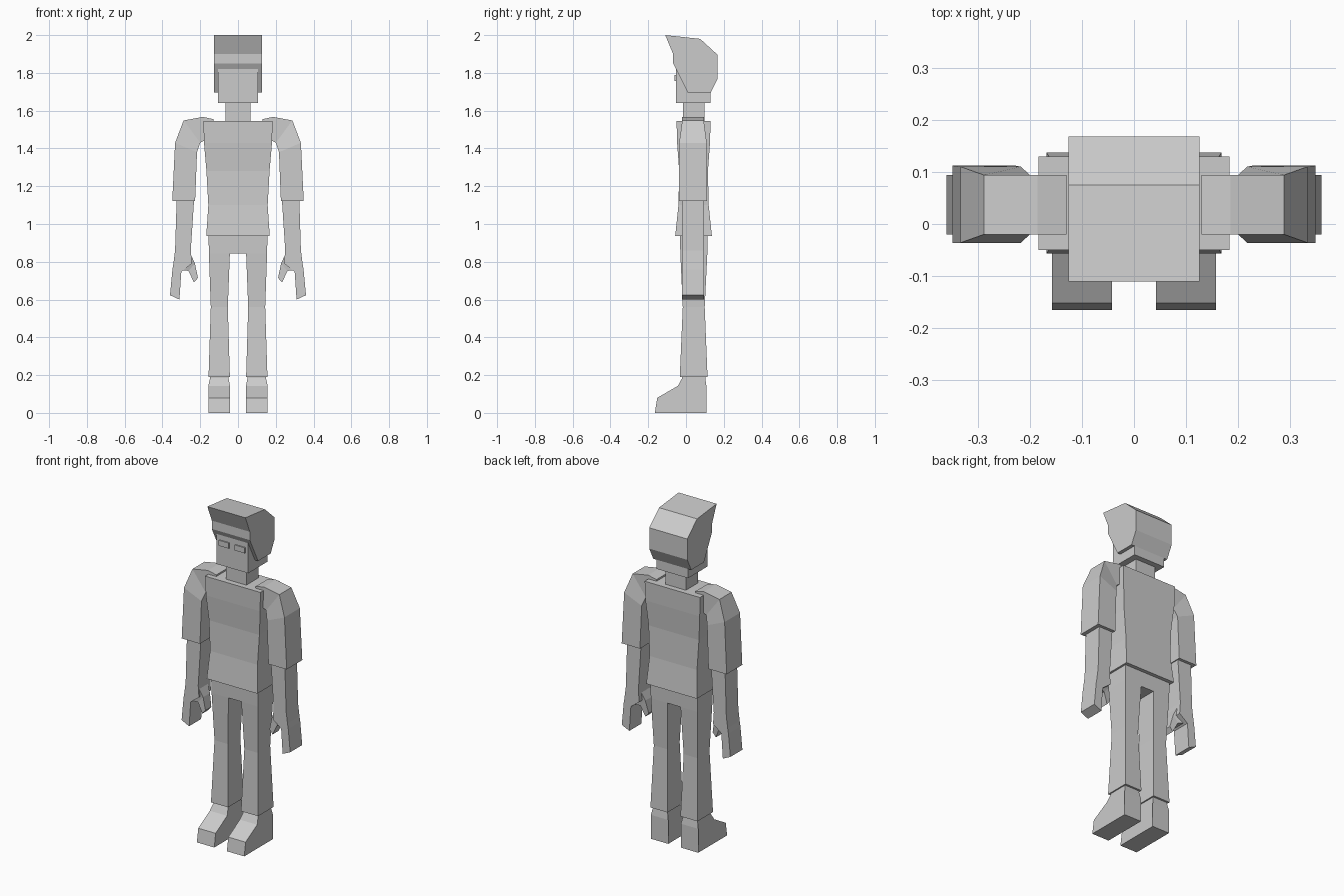
import bpy, bmesh

if "Cube" in bpy.data.objects:
    bpy.data.objects.remove(bpy.data.objects["Cube"])

mat = bpy.data.materials.new("plain grey")
mat.diffuse_color = (0.6, 0.6, 0.6, 1)
mat.use_nodes = True
mat.node_tree.nodes["Principled BSDF"].inputs["Base Color"].default_value = mat.diffuse_color


def finish(name, bm, mirror):
    bmesh.ops.recalc_face_normals(bm, faces=bm.faces)
    me = bpy.data.meshes.new(name)
    bm.to_mesh(me)
    bm.free()
    me.materials.append(mat)
    ob = bpy.data.objects.new(name, me)
    bpy.context.collection.objects.link(ob)
    if mirror:
        ob.modifiers.new("mirror", 'MIRROR').use_mirror_merge = False
    return ob


def loft(name, sections, mirror=False):
    """Four-sided tube; each section is (xa, za, xb, zb, y0, y1)."""
    bm = bmesh.new()
    rings = []
    for xa, za, xb, zb, y0, y1 in sections:
        pts = [(xa, y0, za), (xb, y0, zb), (xb, y1, zb), (xa, y1, za)]
        rings.append([bm.verts.new(p) for p in pts])
    for a, b in zip(rings, rings[1:]):
        for i in range(4):
            j = (i + 1) % 4
            bm.faces.new((a[i], a[j], b[j], b[i]))
    bm.faces.new(rings[0])
    bm.faces.new(rings[-1])
    return finish(name, bm, mirror)


def upright(name, levels, mirror=False):
    """Stacked level sections (z, x0, x1, y0, y1)."""
    return loft(name, [(x0, z, x1, z, y0, y1) for z, x0, x1, y0, y1 in levels], mirror)


def extrude_x(name, outline, mirror=False):
    """Side outline of (y, z, x0, x1) points closed on both sides."""
    bm = bmesh.new()
    a = [bm.verts.new((x0, y, z)) for y, z, x0, x1 in outline]
    b = [bm.verts.new((x1, y, z)) for y, z, x0, x1 in outline]
    bm.faces.new(a)
    bm.faces.new(b)
    for i in range(len(a)):
        j = (i + 1) % len(a)
        bm.faces.new((a[i], a[j], b[j], b[i]))
    return finish(name, bm, mirror)


# Hair, head, eyes and neck
hair = [(-.11, 2.0), (.075, 1.98), (.168, 1.895), (.168, 1.77), (.13, 1.695),
        (.01, 1.695), (-.068, 1.85), (-.068, 1.90)]
extrude_x("hair", [(y, z, -.126, .126) for y, z in hair])
upright("head", [(1.64, -.105, .105, -.053, .13), (1.83, -.105, .105, -.053, .13)])
upright("eye", [(1.757, .02, .086, -.06, -.05), (1.79, .02, .086, -.06, -.05)], True)
upright("neck", [(1.53, -.067, .067, -.017, .097), (1.65, -.067, .067, -.017, .097)])

# Shirt body
upright("torso", [(z, -w, w, y0, y1) for z, w, y0, y1 in (
    (1.545, .183, -.05, .13), (1.43, .18, -.047, .127), (1.28, .167, -.036, .116),
    (1.10, .157, -.04, .12), (.937, .168, -.057, .137))])

# Sleeves, running from the shoulder top down to the cuff
loft("sleeve", [
    (.13, 1.47, .13, 1.555, -.02, .094),
    (.165, 1.45, .185, 1.567, -.02, .094),
    (.20, 1.43, .288, 1.548, -.02, .094),
    (.217, 1.38, .333, 1.43, -.036, .11),
    (.227, 1.122, .348, 1.122, -.036, .112)], True)

# Forearm with hand, and thumb
loft("forearm", [
    (.231, 1.15, .324, 1.15, -.02, .094),
    (.25, .86, .333, .86, -.02, .094),
    (.245, .79, .342, .79, -.02, .094),
    (.30, .748, .347, .76, -.02, .094),
    (.31, .60, .36, .623, -.02, .094)], True)
loft("thumb", [
    (.25, .84, .29, .755, -.015, .07),
    (.228, .79, .262, .752, -.005, .06),
    (.212, .715, .233, .69, -.005, .05)], True)

# Trousers
upright("hips", [(.845, -.154, .154, -.03, .113), (.94, -.156, .156, -.032, .115)])
upright("trouser_leg", [
    (.845, .043, .154, -.03, .113),
    (.56, .054, .144, -.017, .099),
    (.19, .043, .156, -.033, .114)], True)

# Shoes
extrude_x("shoe", [
    (-.165, 0, .042, .157), (-.152, .08, .042, .157), (-.043, .143, .042, .157),
    (-.02, .185, .051, .148), (-.02, .2, .051, .148), (.102, .2, .051, .148),
    (.102, .185, .051, .148), (.108, .143, .042, .157), (.108, 0, .042, .157)], True)
